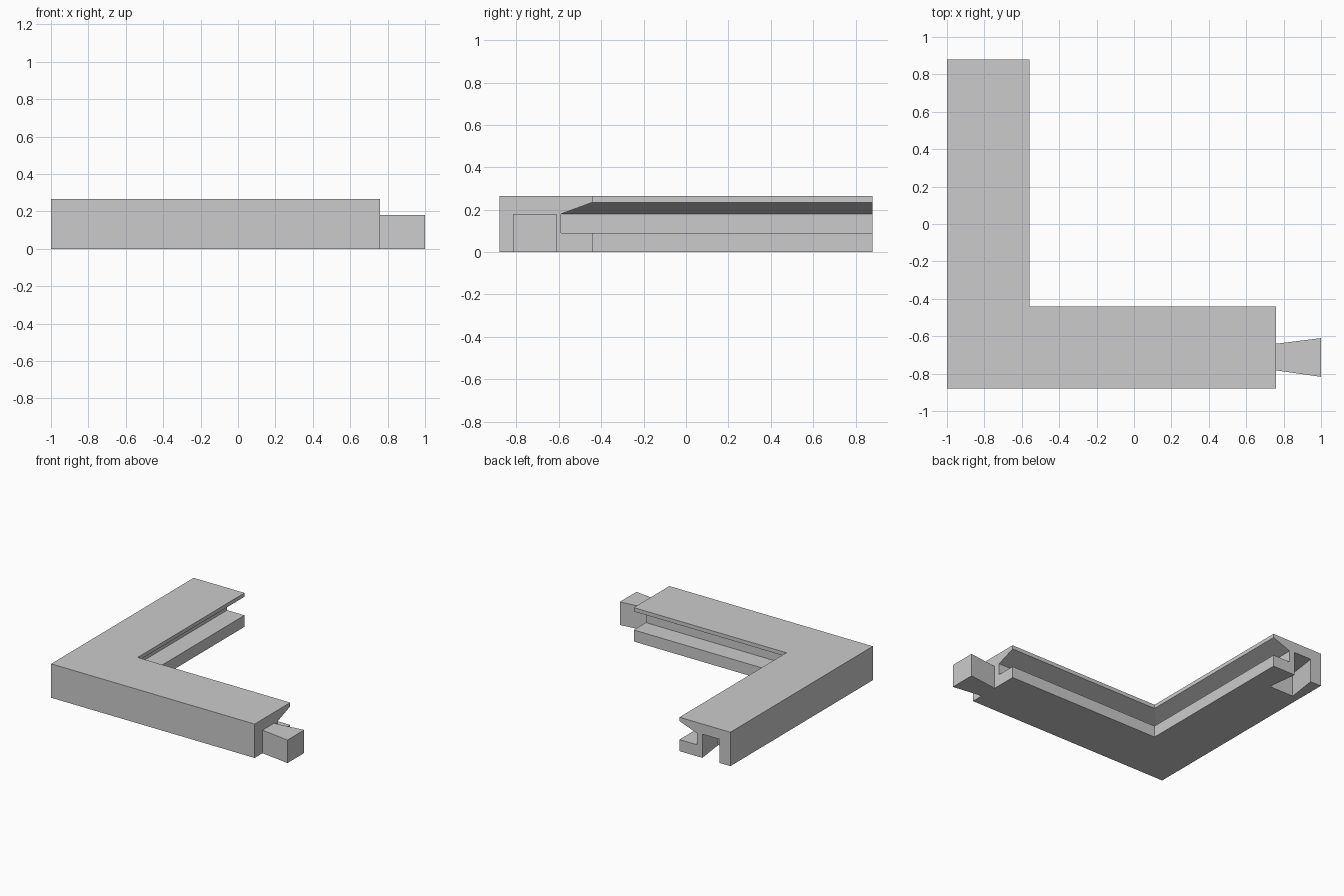
import bpy, bmesh

cube = bpy.data.objects.get("Cube")
if cube:
    bpy.data.objects.remove(cube, do_unlink=True)

grey = bpy.data.materials.new("plain grey")
grey.use_nodes = True
GREY = (0.6, 0.6, 0.6, 1)
grey.diffuse_color = GREY
grey.node_tree.nodes["Principled BSDF"].inputs["Base Color"].default_value = GREY

LEFT, FRONT, BACK, ARM_END = -1.0, -0.88, 0.88, 0.76
LENGTH, TAB_HEIGHT = 0.24, 0.18


def loft(name, rings):
    """Skin matching closed rings of points and cap both ends."""
    bm = bmesh.new()
    rows = [[bm.verts.new(p) for p in ring] for ring in rings]
    count = len(rows[0])
    for a, b in zip(rows, rows[1:]):
        for i in range(count):
            j = (i + 1) % count
            bm.faces.new((a[i], a[j], b[j], b[i]))
    bm.faces.new(rows[0])
    bm.faces.new(rows[-1])
    bmesh.ops.recalc_face_normals(bm, faces=bm.faces[:])
    mesh = bpy.data.meshes.new(name)
    bm.to_mesh(mesh)
    bm.free()
    mesh.materials.append(grey)
    obj = bpy.data.objects.new(name, mesh)
    bpy.context.collection.objects.link(obj)
    return obj


def dovetail(name, outline, bottom, top):
    """Upright prism from a flat outline."""
    return loft(name, [[(x, y, z) for x, y in outline] for z in (bottom, top)])


# Mitred corner frame: grooved section (distance from outer edge, height)
section = [(0, 0), (0.44, 0), (0.44, 0.09), (0.29, 0.09),
           (0.29, 0.18), (0.44, 0.235), (0.44, 0.265), (0, 0.265)]
frame = loft("corner_frame", [
    [(LEFT + d, BACK, z) for d, z in section],
    [(LEFT + d, FRONT + d, z) for d, z in section],
    [(ARM_END, FRONT + d, z) for d, z in section],
])

# Dovetail tab on the end of the front arm
dovetail("dovetail_tab", [
    (ARM_END, FRONT + 0.097), (ARM_END + LENGTH, FRONT + 0.063),
    (ARM_END + LENGTH, FRONT + 0.27), (ARM_END, FRONT + 0.24),
], 0, TAB_HEIGHT)

# Matching socket cut into the end of the side arm, open below
over = 0.02
cutter = dovetail("socket_cutter", [
    (LEFT + 0.094, BACK + over), (LEFT + 0.094, BACK),
    (LEFT + 0.06, BACK - LENGTH), (LEFT + 0.273, BACK - LENGTH),
    (LEFT + 0.243, BACK), (LEFT + 0.243, BACK + over),
], -over, TAB_HEIGHT + 0.005)
cutter.hide_render = True
cut = frame.modifiers.new("socket", "BOOLEAN")
cut.operation = "DIFFERENCE"
cut.solver = "EXACT"
cut.object = cutter
bpy.context.view_layer.objects.active = frame
bpy.ops.object.modifier_apply(modifier=cut.name)
bpy.data.objects.remove(cutter, do_unlink=True)
